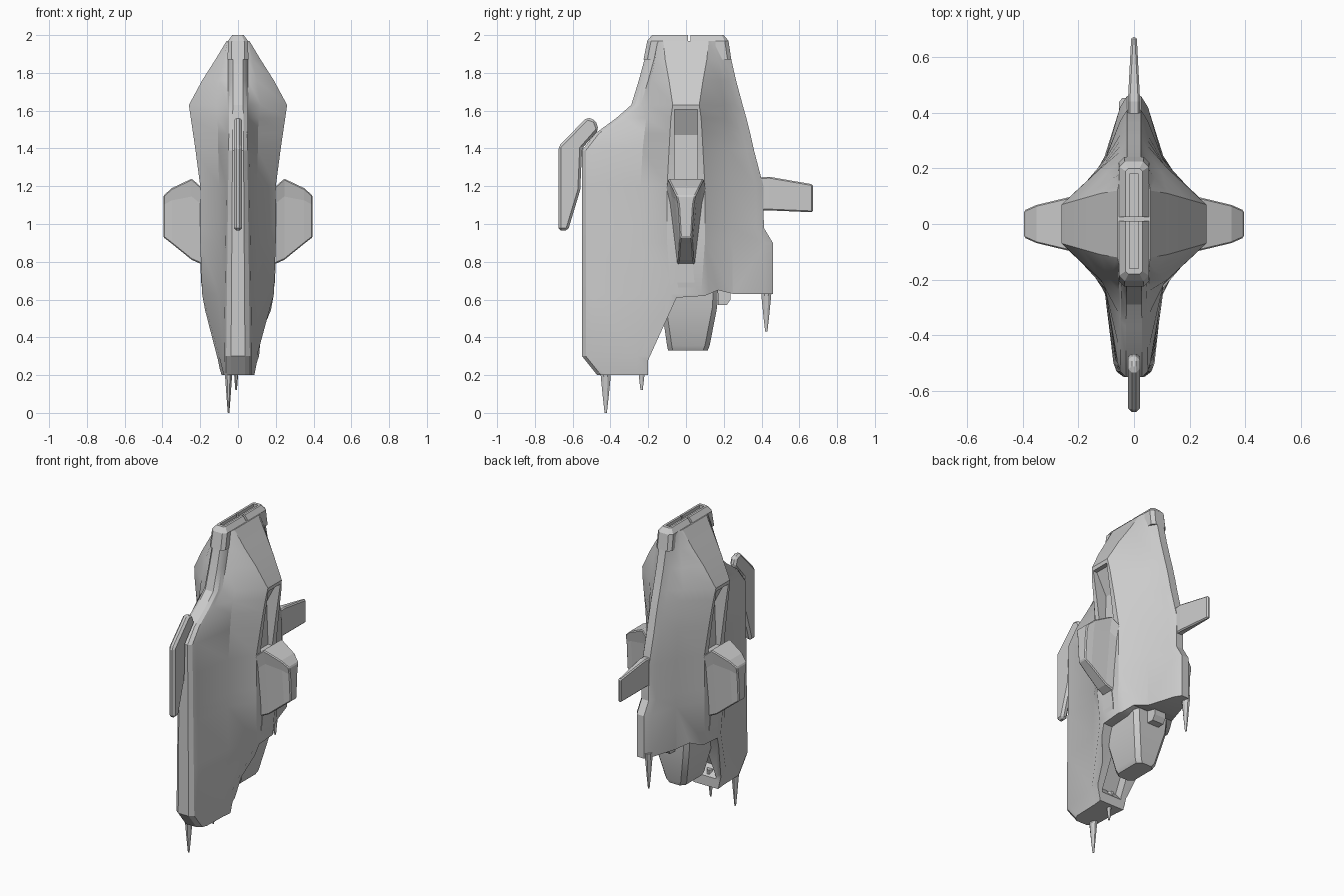
import bpy, bmesh

if "Cube" in bpy.data.objects:
    bpy.data.objects.remove(bpy.data.objects["Cube"])


def loft(name, rings):
    """Skin a closed solid through rings of equal point count."""
    bm = bmesh.new()
    rows = [[bm.verts.new(p) for p in r] for r in rings]
    n = len(rows[0])
    for a, b in zip(rows, rows[1:]):
        for i in range(n):
            j = (i + 1) % n
            bm.faces.new((a[i], a[j], b[j], b[i]))
    bm.faces.new(rows[0])
    bm.faces.new(rows[-1])
    bmesh.ops.recalc_face_normals(bm, faces=bm.faces)
    me = bpy.data.meshes.new(name)
    bm.to_mesh(me)
    bm.free()
    ob = bpy.data.objects.new(name, me)
    bpy.context.collection.objects.link(ob)
    return ob


def prism_x(name, pts, h):
    """Profile in (y, z), extruded to -h .. h in x."""
    return loft(name, [[(s * h, y, z) for y, z in pts] for s in (-1, 1)])


def apply_all(ob):
    bpy.context.view_layer.objects.active = ob
    for m in list(ob.modifiers):
        bpy.ops.object.modifier_apply(modifier=m.name)


def cut(ob, cutter):
    m = ob.modifiers.new("cut", 'BOOLEAN')
    m.operation, m.solver, m.object = 'DIFFERENCE', 'EXACT', cutter
    cutter.hide_render = True
    apply_all(ob)
    bpy.data.objects.remove(cutter)


def bevel(ob, w):
    m = ob.modifiers.new("bevel", 'BEVEL')
    m.width, m.segments = w, 1
    apply_all(ob)


def smooth(ob, angle):
    bpy.ops.object.select_all(action='DESELECT')
    ob.select_set(True)
    bpy.context.view_layer.objects.active = ob
    bpy.ops.object.shade_smooth_by_angle(angle=angle)


def mirror_ring(half, z):
    return [(x, y, z) for x, y in half] + [(-x, y, z) for x, y in reversed(half)]


def hull_ring(z, front, back, nx, ny, w, wd):
    """Cross-shaped section: rounded keel, neck, side flat, neck, rounded back."""
    f = .05 + .014 * (2 - z)
    return mirror_ring([(f * .5, front), (f * .85, front + .02), (f, front + .05), (nx, -ny),
                        (w, -wd), (w, wd), (nx, ny), (.05, back - .04), (.025, back)], z)


def slab_ring(z, x, y0, y1, c):
    """Rectangle with clipped corners."""
    return mirror_ring([(x - c, y0), (x, y0 + c), (x, y1 - c), (x - c, y1)], z)


# Main hull, top to bottom: z, front, back, neck x, neck y, half width, side flat
hull = loft("hull", [hull_ring(*s) for s in (
    (1.97, -.20, .22, .055, .14, .06, .12),
    (1.87, -.22, .24, .075, .165, .12, .11),
    (1.76, -.25, .265, .10, .185, .19, .09),
    (1.63, -.29, .30, .12, .20, .26, .07),
    (1.56, -.37, .32, .11, .21, .25, .08),
    (1.48, -.48, .34, .105, .22, .238, .085),
    (1.39, -.55, .36, .105, .23, .225, .09),
    (1.20, -.55, .41, .10, .24, .20, .10),
    (.98, -.55, .412, .10, .245, .20, .10),
    (.90, -.55, .46, .10, .245, .20, .10),
    (.63, -.55, .46, .105, .245, .19, .08),
    (.30, -.55, .44, .10, .26, .13, .08),
    (.20, -.47, .40, .08, .26, .10, .08))])

# Stepped underside and the hollow behind the keel
cut(hull, prism_x("under_cutter", [(-.2, .1), (-.2, .28), (-.05, .61), (.10, .62),
                                   (.17, .65), (.25, .63), (.8, .63), (.8, .1)], .5))
cut(hull, prism_x("keel_cutter", [(-.25, .32), (-.11, .63), (0, .60), (-.19, .25)], .07))
# Side recesses
for s in (-1, 1):
    profile = [(.32, 1.61), (.23, 1.605), (.16, 1.47), (.17, 1.2), (.32, 1.2)]
    cut(hull, loft("recess_cutter", [[(s * x, y, z) for x, z in profile] for y in (-.06, .06)]))
smooth(hull, .5)

# Top cap with long slot and cross groove
cap = loft("top_cap", [slab_ring(1.87, .055, -.225, .24, .02),
                       slab_ring(1.97, .053, -.205, .225, .02),
                       slab_ring(2, .03, -.18, .20, .01)])
for y0, y1, h, z in ((-.16, .18, .016, 1.98), (.01, .025, .1, 1.965)):
    cut(cap, prism_x("slot_cutter", [(y0, z), (y1, z), (y1, 2.1), (y0, 2.1)], h))

# Side wings: x, bottom z, top z, half depth at top and at bottom
wing_sections = ((.12, .74, 1.18, .10, .05), (.20, .79, 1.20, .105, .045),
                 (.245, .81, 1.24, .095, .04), (.35, .895, 1.19, .07, .035),
                 (.395, .93, 1.15, .05, .03))
for s, side in ((-1, "left"), (1, "right")):
    rings = []
    for x, zb, zt, ht, hb in wing_sections:
        zm = zb + (zt - zb) * .78
        rings.append([(s * x, y, z) for y, z in ((-hb, zb), (hb, zb), (ht * .8, zm),
                                                 (ht, zt), (-ht, zt), (-ht * .8, zm))])
    bevel(loft(side + "_wing", rings), .006)
    # Small block under the wing root
    loft(side + "_wing_block", [[(s * a, b * d, z) for a, b in ((.1, -1), (x, -1), (x, 1), (.1, 1))]
                                for z, d, x in ((.62, .035, .185), (.69, .045, .195), (.80, .035, .20))])

# Lower engine block
engine = loft("engine_block", [slab_ring(*s, .025) for s in (
    (.68, .13, -.14, .17), (.56, .12, -.13, .165), (.355, .075, -.10, .125), (.33, .06, -.095, .115))])
smooth(engine, .4)

# Small rear vent box
prism_x("rear_vent", [(.17, .57), (.215, .57), (.235, .6), (.235, .7), (.17, .7)], .04)

# Front and rear fins
front_fin = prism_x("front_fin", [(-.675, .965), (-.675, 1.41), (-.525, 1.565), (-.48, 1.55),
                                  (-.462, 1.50), (-.55, 1.40), (-.56, 1.18), (-.625, .965)], .021)
bevel(front_fin, .013)
rear_fin = loft("rear_fin", [[(-h, y, z0), (h, y, z0), (h, y, z1), (-h, y, z1)]
                             for y, z0, z1, h in ((.36, 1.07, 1.245, .022), (.44, 1.072, 1.25, .022),
                                                  (.672, 1.062, 1.21, .01))])
bevel(rear_fin, .007)

# Antenna prongs hanging below: x, y, tip z, root z
octagon = [(1, .4), (.4, 1), (-.4, 1), (-1, .4), (-1, -.4), (-.4, -1), (.4, -1), (1, -.4)]
for i, (x, y, z0, z1) in enumerate(((-.05, -.425, 0, .23), (-.01, -.235, .12, .30),
                                    (-.035, .425, .43, .66))):
    loft("prong_%d" % (i + 1), [[(x + a * r * .7, y + b * r, z) for a, b in octagon]
                                for z, r in ((z0, .006), (z0 + .08, .015), (z1 - .04, .026), (z1, .028))])
